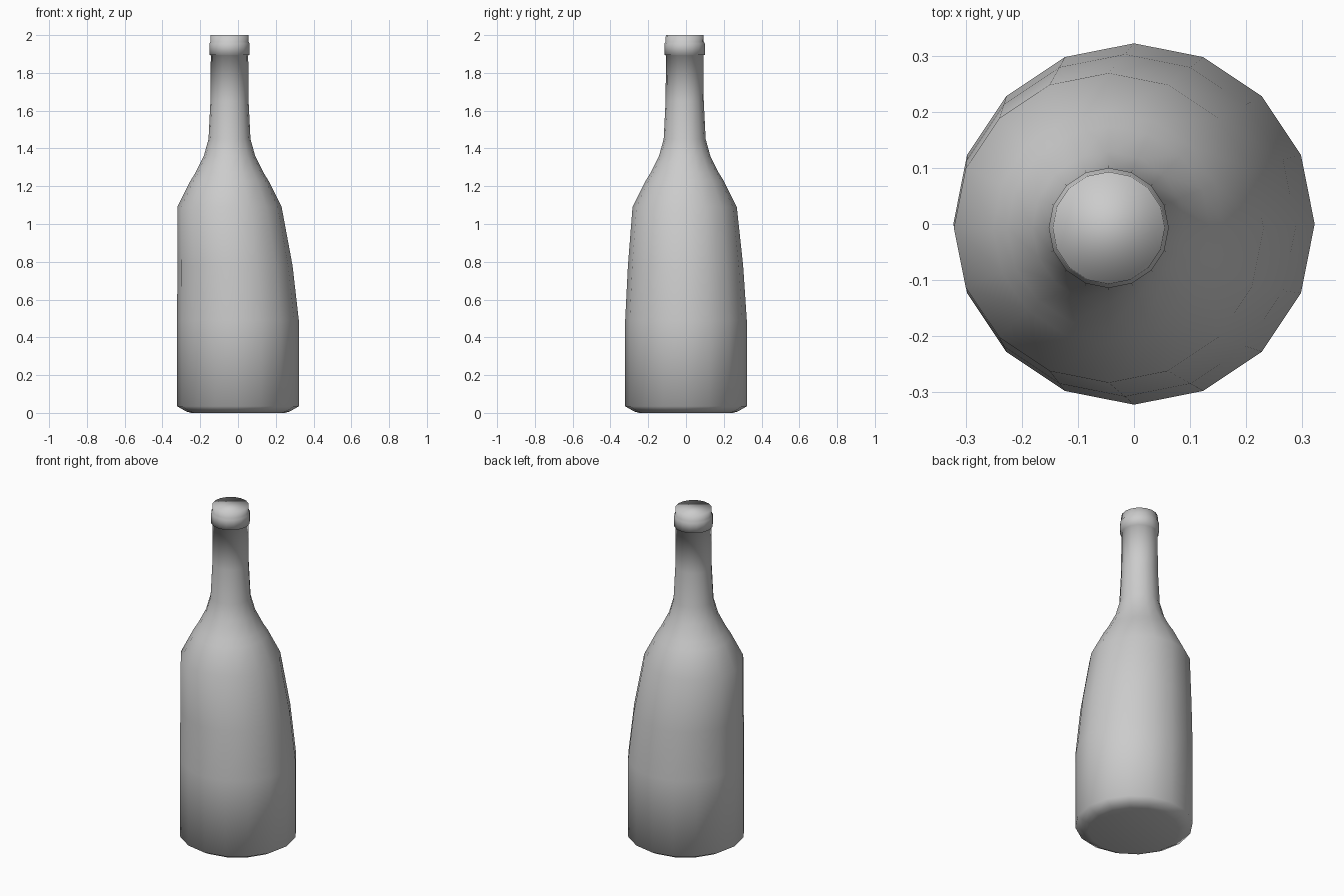
import bpy
import bmesh
from math import cos, sin, pi

if "Cube" in bpy.data.objects:
    bpy.data.objects.remove(bpy.data.objects["Cube"])

SIDES = 16

# Bottle profile: (height, radius, lean), where lean runs from base centre to neck centre
PROFILE = [
    (0.0, 0.25, 0), (0.008, 0.275, 0), (0.035, 0.322, 0), (0.49, 0.322, 0),
    (0.78, 0.305, 0.36), (1.09, 0.276, 1),
    (1.23, 0.206, 1), (1.27, 0.181, 1), (1.36, 0.136, 1), (1.45, 0.111, 1),
    (1.65, 0.101, 1), (1.893, 0.099, 1),
    (1.895, 0.107, 1), (1.955, 0.107, 1), (1.965, 0.101, 1), (2.0, 0.1, 1),
]
NECK_X, NECK_Y = -0.045, -0.007


def make_material(name, colour):
    mat = bpy.data.materials.new(name)
    mat.use_nodes = True
    mat.diffuse_color = colour
    mat.node_tree.nodes["Principled BSDF"].inputs["Base Color"].default_value = colour
    return mat


def add_ring(bm, z, radius, lean):
    angles = [2 * pi * i / SIDES for i in range(SIDES)]
    return [bm.verts.new((NECK_X * lean + radius * cos(a),
                          NECK_Y * lean + radius * sin(a), z)) for a in angles]


# Bottle body: stacked rings, closed with a flat base and a flat top
bm = bmesh.new()
rings = [add_ring(bm, *row) for row in PROFILE]
for low, high in zip(rings, rings[1:]):
    for i in range(SIDES):
        j = (i + 1) % SIDES
        bm.faces.new((low[i], low[j], high[j], high[i]))
bm.faces.new(rings[0][::-1])
bm.faces.new(rings[-1])

mesh = bpy.data.meshes.new("bottle")
bm.to_mesh(mesh)
bm.free()
mesh.materials.append(make_material("grey", (0.6, 0.6, 0.6, 1)))
mesh.shade_smooth()
bottle = bpy.data.objects.new("bottle", mesh)
bpy.context.collection.objects.link(bottle)
